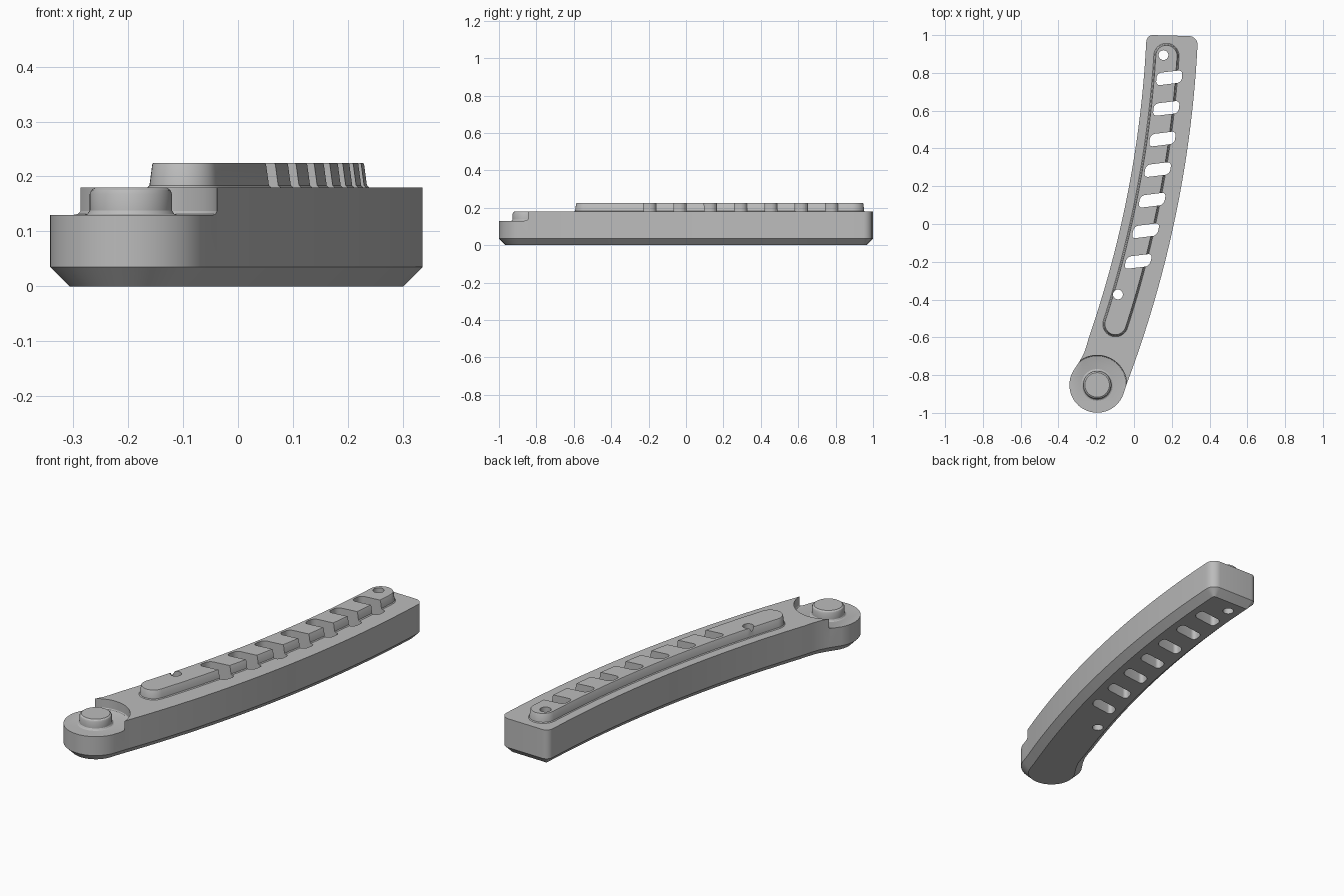
import bpy, bmesh
from math import sin, cos, asin, pi, radians, sqrt
from mathutils import Vector

cube = bpy.data.objects.get("Cube")
if cube:
    bpy.data.objects.remove(cube, do_unlink=True)

grey = bpy.data.materials.new("plain grey")
grey.use_nodes = True
grey.diffuse_color = (0.5, 0.5, 0.5, 1)
grey.node_tree.nodes["Principled BSDF"].inputs["Base Color"].default_value = (0.5, 0.5, 0.5, 1)

# Centre of the long sweep that every part follows, and the pivot at its foot
BEND = Vector((-5.592, 1.25))
PIVOT = Vector((-0.195, -0.852))


def sweep(x0, y):
    """Point at height y on the concentric arc whose widest x is x0."""
    r = x0 - BEND.x
    return Vector((BEND.x + sqrt(r * r - (y - BEND.y) ** 2), y))


def sweep_line(x0, y0, y1, n=40):
    return [sweep(x0, y0 + (y1 - y0) * i / n) for i in range(n + 1)]


def arc(c, r, a0, a1, n=16):
    return [Vector((c[0] + r * cos(a0 + (a1 - a0) * i / n),
                    c[1] + r * sin(a0 + (a1 - a0) * i / n))) for i in range(n + 1)]


def circle(c, r, n=64):
    return arc(c, r, 0, 2 * pi, n)[:-1]


def inset(pts, d):
    """Move a counter-clockwise outline inwards by d."""
    out = []
    for i, p in enumerate(pts):
        a = (p - pts[i - 1]).normalized()
        b = (pts[(i + 1) % len(pts)] - p).normalized()
        na, nb = Vector((-a.y, a.x)), Vector((-b.y, b.x))
        out.append(p + (na + nb) * (d / (1 + na.dot(nb))))
    return out


def prism(name, pts, levels):
    """Stack an outline through (z, inset) levels and cap both ends."""
    bm = bmesh.new()
    rings = [[bm.verts.new((p.x, p.y, z)) for p in inset(pts, d)] for z, d in levels]
    n = len(pts)
    for lo, hi in zip(rings, rings[1:]):
        for i in range(n):
            j = (i + 1) % n
            bm.faces.new((lo[i], lo[j], hi[j], hi[i]))
    bm.faces.new(rings[0][::-1])
    bm.faces.new(rings[-1])
    mesh = bpy.data.meshes.new(name)
    bm.to_mesh(mesh)
    bm.free()
    mesh.materials.append(grey)
    ob = bpy.data.objects.new(name, mesh)
    bpy.context.collection.objects.link(ob)
    return ob


def activate(ob):
    bpy.ops.object.select_all(action='DESELECT')
    ob.select_set(True)
    bpy.context.view_layer.objects.active = ob


def combine(ob, other, operation):
    mod = ob.modifiers.new("combine", 'BOOLEAN')
    mod.operation, mod.solver, mod.object = operation, 'EXACT', other
    activate(ob)
    bpy.ops.object.modifier_apply(modifier=mod.name)
    bpy.data.objects.remove(other, do_unlink=True)


# Curved arm with a square end, a round pivot end and a chamfered underside
outline = sweep_line(0.344, -0.845, 0.935)
outline += arc((0.291, 0.95), 0.045, 0, pi / 2, 8)
outline += arc((0.1, 0.965), 0.035, pi / 2, pi, 8)
outline += sweep_line(0.072, 0.95, -0.6)
outline += [Vector(p) for p in ((-0.25, -0.64), (-0.265, -0.685), (-0.288, -0.727))]
outline += arc(PIVOT, 0.147, radians(150), radians(340), 32)
arm = prism("curved_arm", outline, [(0, 0.035), (0.035, 0), (0.18, 0)])

# Stepped recess around the pivot
recess = prism("recess_cutter", circle(PIVOT, 0.157),
               [(0.13, 0.007), (0.132, 0.003), (0.137, 0), (0.3, 0)])
combine(arm, recess, 'DIFFERENCE')

# Raised rib with rounded ends and drafted sides
MID, HALF, LOW, HIGH = 0.183, 0.067, -0.53, 0.89
t0 = asin((LOW - BEND.y) / (MID - BEND.x))
t1 = asin((HIGH - BEND.y) / (MID - BEND.x))


def rib_side(x0, a, b, n=40):
    return arc(BEND, x0 - BEND.x, a, b, n)


rib_outline = rib_side(MID + HALF, t0, t1)[:-1]
rib_outline += arc(sweep(MID, HIGH), HALF, t1, t1 + pi, 20)[:-1]
rib_outline += rib_side(MID - HALF, t1, t0)[:-1]
rib_outline += arc(sweep(MID, LOW), HALF, t0 + pi, t0 + 2 * pi, 20)[:-1]
rib = prism("rib", rib_outline,
            [(0.15, 0), (0.18, 0), (0.184, 0.004), (0.222, 0.009), (0.225, 0.011)])
combine(arm, rib, 'UNION')

# Row of slanted slots right through the arm
for i in range(7):
    c = sweep(0.206, -0.198 + 0.162 * i)
    lean = (BEND.y - c.y) / 5.8
    slot = []
    for k, (sx, sy) in enumerate(((1, 1), (-1, 1), (-1, -1), (1, -1))):
        slot += arc((sx * 0.045, sy * 0.01), 0.023, k * pi / 2, (k + 1) * pi / 2, 6)
    tilt = radians(7)
    slot = [c + Vector((p.x + lean * p.y, p.y + p.x * sin(tilt))) for p in slot]
    combine(arm, prism("slot_cutter", slot, [(-0.1, 0), (0.4, 0)]), 'DIFFERENCE')

# Small screw holes at both ends of the rib
for c in ((0.156, 0.894), (-0.085, -0.373)):
    hole = prism("hole_cutter", circle(c, 0.026, 32), [(-0.1, 0), (0.4, 0)])
    combine(arm, hole, 'DIFFERENCE')

# Round pivot stud with a soft foot and rim
stud = prism("pivot_stud", circle(PIVOT, 0.084),
             [(0.12, 0), (0.13, 0), (0.132, 0.005), (0.138, 0.009),
              (0.168, 0.009), (0.175, 0.012), (0.18, 0.019)])

for ob in (arm, stud):
    activate(ob)
    bpy.ops.object.shade_smooth_by_angle(angle=radians(30))
